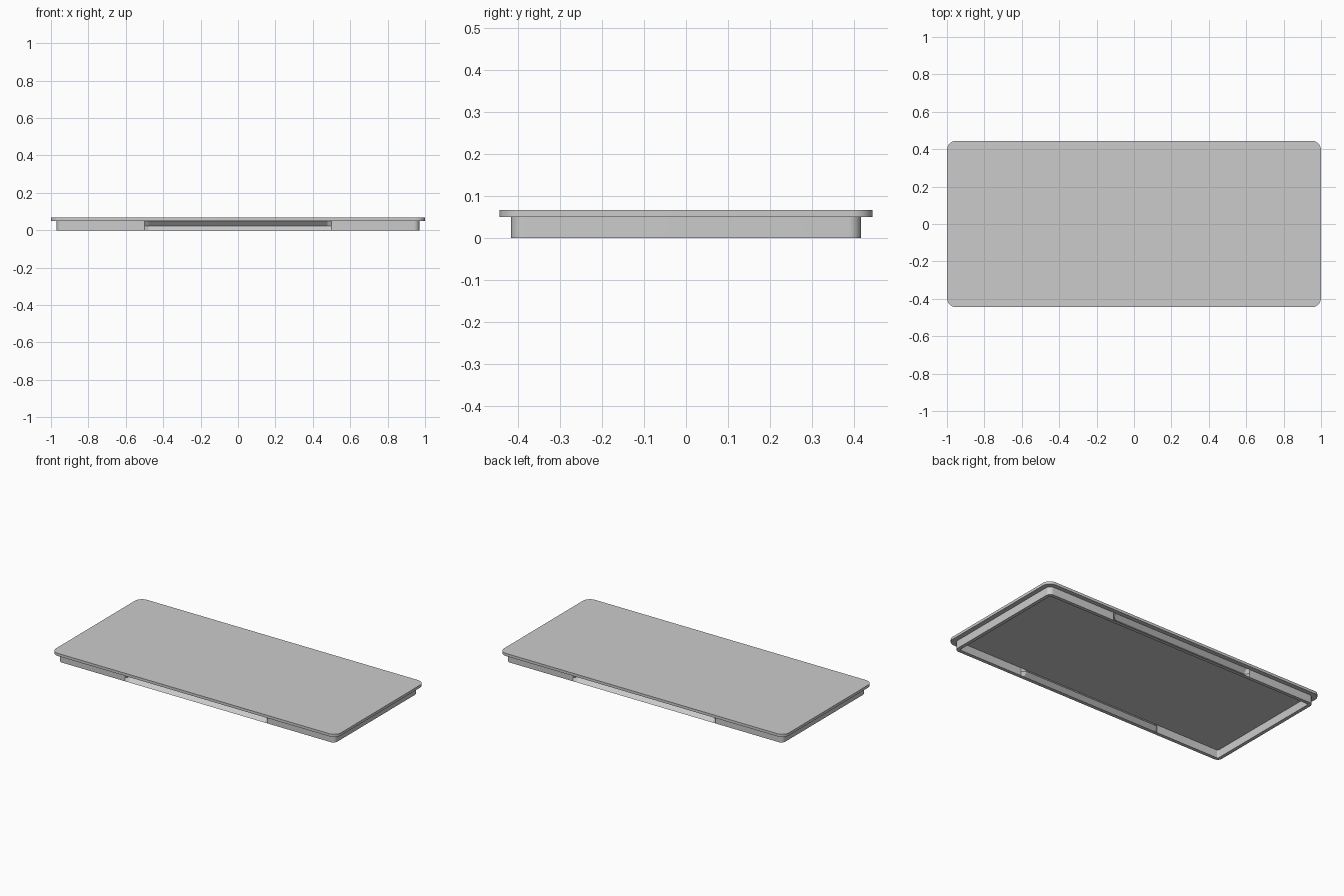
import bpy, bmesh, math

cube = bpy.data.objects.get("Cube")
if cube:
    bpy.data.objects.remove(cube, do_unlink=True)

HX, HY = 1.0, 0.445        # half size of the top plate
SX, SY = 0.97, 0.417       # half size of the skirt
TOP, RIM = 0.067, 0.05     # plate top and underside heights
WALL = 0.022               # skirt thickness
GRIP, DEPTH, MITRE = 0.5, 0.024, 0.022

grey = bpy.data.materials.new("plain grey")
grey.use_nodes = True
colour = (0.6, 0.6, 0.6, 1)
grey.diffuse_color = colour
grey.node_tree.nodes["Principled BSDF"].inputs["Base Color"].default_value = colour


def arc(cx, cy, r, start, steps=8):
    """Quarter circle, counter-clockwise from a start angle in degrees."""
    angles = [math.radians(start + 90 * i / steps) for i in range(steps + 1)]
    return [(cx + r * math.cos(a), cy + r * math.sin(a)) for a in angles]


def finish(name, bm):
    bmesh.ops.recalc_face_normals(bm, faces=bm.faces)
    mesh = bpy.data.meshes.new(name)
    bm.to_mesh(mesh)
    bm.free()
    mesh.materials.append(grey)
    obj = bpy.data.objects.new(name, mesh)
    bpy.context.collection.objects.link(obj)
    bpy.ops.object.select_all(action='DESELECT')
    obj.select_set(True)
    bpy.context.view_layer.objects.active = obj
    bpy.ops.object.shade_smooth_by_angle(angle=math.radians(30))
    return obj


def loft(name, sections):
    """Skin a row of matching closed sections and cap both ends."""
    bm = bmesh.new()
    rows = [[bm.verts.new(p) for p in s] for s in sections]
    n = len(rows[0])
    for a, b in zip(rows, rows[1:]):
        for i in range(n):
            j = (i + 1) % n
            bm.faces.new((a[i], a[j], b[j], b[i]))
    bm.faces.new(rows[0])
    bm.faces.new(rows[-1])
    return finish(name, bm)


# Top plate with rounded corners
r = 0.05
outline = []
for sx, sy, start in ((1, 1, 0), (-1, 1, 90), (-1, -1, 180), (1, -1, 270)):
    outline += arc(sx * (HX - r), sy * (HY - r), r, start)
loft("top_plate", [[(x, y, z) for x, y in outline] for z in (RIM, TOP)])


# Skirt ends: C-shaped walls wrapped around each short side
def c_path(inset):
    x, y, rad = SX - inset, SY - inset, 0.03 - inset
    return ([(GRIP, -y)] + arc(x - rad, -y + rad, rad, 270)
            + arc(x - rad, y - rad, rad, 0) + [(GRIP, y)])


for side, label in ((1, "left"), (-1, "right")):
    loft("skirt_" + label, [
        [(side * xo, yo, 0), (side * xo, yo, RIM),
         (side * xi, yi, RIM), (side * xi, yi, 0)]
        for (xo, yo), (xi, yi) in zip(c_path(0), c_path(WALL))])


# Finger grips: long walls folded inward into a V with mitred ends
def grip_section(x, depth, side):
    mid = RIM * 0.48
    profile = ((0, 0), (depth, mid), (0, RIM),
               (WALL, RIM), (WALL + depth, mid), (WALL, 0))
    return [(x, side * (SY - d), z) for d, z in profile]


for side, label in ((-1, "front"), (1, "back")):
    loft("finger_grip_" + label, [
        grip_section(x, d, side) for x, d in (
            (-GRIP, 0), (MITRE - GRIP, DEPTH), (GRIP - MITRE, DEPTH), (GRIP, 0))])
